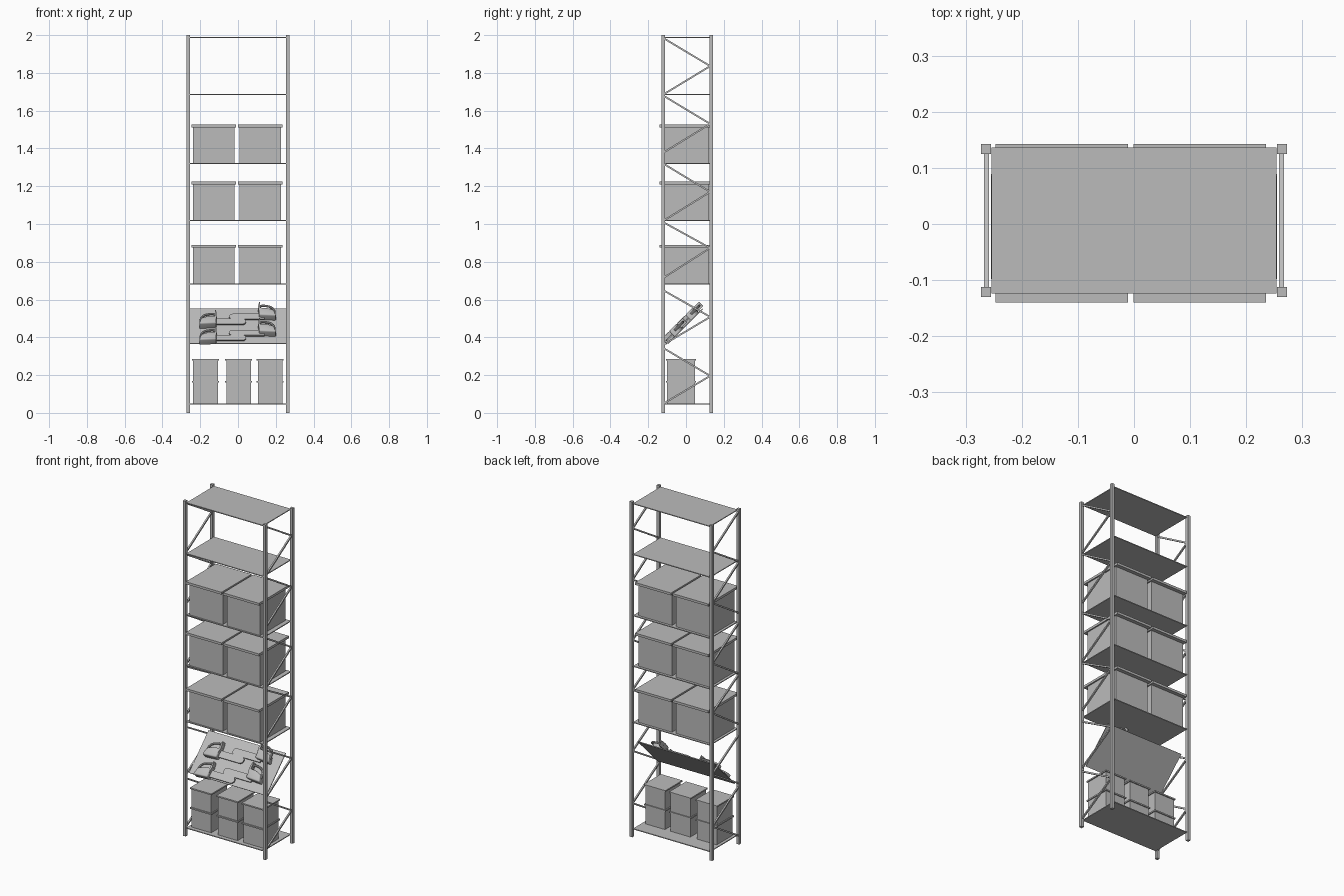
import bpy, bmesh, math
from mathutils import Matrix, Vector

cube = bpy.data.objects.get("Cube")
if cube:
    bpy.data.objects.remove(cube, do_unlink=True)

grey = bpy.data.materials.new("plain grey")
grey.use_nodes = True
colour = (0.5, 0.5, 0.5, 1)
grey.diffuse_color = colour
grey.node_tree.nodes["Principled BSDF"].inputs["Base Color"].default_value = colour


def finish(name, bm, matrix=Matrix(), smooth=False):
    bm.transform(matrix)
    bmesh.ops.recalc_face_normals(bm, faces=bm.faces)
    mesh = bpy.data.meshes.new(name)
    bm.to_mesh(mesh)
    bm.free()
    mesh.materials.append(grey)
    ob = bpy.data.objects.new(name, mesh)
    bpy.context.collection.objects.link(ob)
    if smooth:
        bpy.ops.object.select_all(action='DESELECT')
        ob.select_set(True)
        bpy.context.view_layer.objects.active = ob
        bpy.ops.object.shade_smooth_by_angle(angle=math.radians(40))
    return ob


def box(name, x, y, z, matrix=Matrix()):
    """Box from (min, max) pairs."""
    bm = bmesh.new()
    bmesh.ops.create_cube(bm, size=1)
    for v in bm.verts:
        v.co = [(a + b) / 2 + c * (b - a) for (a, b), c in zip((x, y, z), v.co)]
    return finish(name, bm, matrix)


def rod(name, a, b, size):
    """Square bar between two points."""
    a, b = Vector(a), Vector(b)
    bm = bmesh.new()
    bmesh.ops.create_cube(bm, size=1)
    bm.transform(Matrix.Diagonal((size, size, (b - a).length, 1)))
    turn = (b - a).to_track_quat('Z', 'X').to_matrix().to_4x4()
    return finish(name, bm, Matrix.Translation((a + b) / 2) @ turn)


def prism(name, points, low, high, matrix, bevel=0):
    """Flat outline extruded along its normal."""
    bm = bmesh.new()
    face = bm.faces.new([bm.verts.new((u, v, low)) for u, v in points])
    out = bmesh.ops.extrude_face_region(bm, geom=[face])
    top = [g for g in out["geom"] if isinstance(g, bmesh.types.BMVert)]
    bmesh.ops.translate(bm, verts=top, vec=(0, 0, high - low))
    if bevel:
        edges = {e for v in top for e in v.link_edges}
        bmesh.ops.bevel(bm, geom=list(edges), offset=bevel, segments=3,
                        profile=0.5, affect='EDGES')
    return finish(name, bm, matrix, True)


def tube(name, points, radius, matrix):
    """Round bent handle along a smooth path."""
    curve = bpy.data.curves.new(name, 'CURVE')
    curve.dimensions = '3D'
    curve.bevel_depth = radius
    curve.bevel_resolution = 2
    curve.resolution_u = 5
    curve.use_fill_caps = True
    spline = curve.splines.new('BEZIER')
    spline.bezier_points.add(len(points) - 1)
    for p, co in zip(spline.bezier_points, points):
        p.co = co
        p.handle_left_type = p.handle_right_type = 'AUTO'
    temp = bpy.data.objects.new(name, curve)
    bpy.context.collection.objects.link(temp)
    bpy.context.view_layer.update()
    bm = bmesh.new()
    bm.from_mesh(temp.evaluated_get(bpy.context.evaluated_depsgraph_get()).to_mesh())
    bpy.data.objects.remove(temp, do_unlink=True)
    return finish(name, bm, matrix, True)


# Upright posts
FRONT, BACK = -0.121, 0.134
for x in (-0.264, 0.264):
    for y in (FRONT, BACK):
        box("post", (x - 0.009, x + 0.009), (y - 0.009, y + 0.009), (0, 2))

# Zigzag braces on both ends: front top, back middle, front bottom
braces = [(1.985, 1.836, 1.685), (1.68, 1.53, 1.377), (1.32, 1.17, 1.016),
          (1.01, 0.873, 0.714), (0.65, 0.508, 0.36), (0.344, 0.196, 0.048)]
for x in (-0.263, 0.263):
    for top, mid, low in braces:
        rod("brace", (x, FRONT, top), (x, BACK - 0.006, mid), 0.009)
        rod("brace", (x, FRONT, low), (x, BACK - 0.006, mid), 0.009)

# Flat shelves
for z in (0.05, 0.685, 1.02, 1.322, 1.687, 1.99):
    box("shelf", (-0.254, 0.254), (-0.124, 0.136), (z - 0.005, z))

# Large lidded crates, two on each middle shelf
for z in (0.685, 1.02, 1.322):
    for x in (-0.129, 0.1175):
        box("crate", (x - 0.11, x + 0.11), (-0.116, 0.121), (z, z + 0.194))
        box("crate_lid", (x - 0.118, x + 0.118), (-0.14, 0.143),
            (z + 0.19, z + 0.204))

# Small crates, stacked in pairs on the bottom shelf
for x in (-0.172, 0.003, 0.17):
    for z in (0.05, 0.168):
        box("small_crate", (x - 0.065, x + 0.065), (-0.1, 0.048), (z, z + 0.114))
        box("small_crate_lid", (x - 0.071, x + 0.071), (-0.107, 0.054),
            (z + 0.11, z + 0.118))

# Tilted display shelf
tilt = Matrix.Translation((0, -0.006, 0.46)) @ Matrix.Rotation(math.pi / 4, 4, 'X')
box("tilted_shelf", (-0.255, 0.255), (-0.13, 0.13), (-0.005, 0), tilt)


# Saws lying on the tilted shelf
def saw(root, slope, side, lift):
    place = tilt @ Matrix.Translation((root, slope, 0)) @ Matrix.Diagonal((side, 1, 1, 1))
    motor = place @ Matrix.Translation((0, lift, 0))
    arc = [math.radians(-90 + 18 * i) for i in range(11)]
    blade = [(-0.03, -0.02)] + [(0.137 + 0.02 * math.cos(a), 0.02 * math.sin(a))
                                for a in arc] + [(-0.03, 0.02)]
    prism("saw_blade", blade, 0.011, 0.019, place)
    body = [(0, -0.03), (0, 0.026), (-0.045, 0.022), (-0.08, 0.008), (-0.092, -0.035)]
    prism("saw_body", body, 0, 0.04, motor, 0.008)
    tube("saw_handle", [(-0.084, -0.01, 0.022), (-0.075, 0.03, 0.022),
                        (-0.04, 0.05, 0.022), (-0.006, 0.046, 0.022),
                        (-0.004, 0.01, 0.022)], 0.006, motor)
    guard = [(0, 0), (0.004, 0.03), (-0.002, 0.066), (-0.007, 0.064), (-0.008, 0)]
    prism("saw_guard", guard, 0.006, 0.038, motor)


for row in (0, -0.121):
    saw(-0.115, 0.016 + row, 1, 0)
    saw(0.11, 0.053 + row, -1, 0.024)
